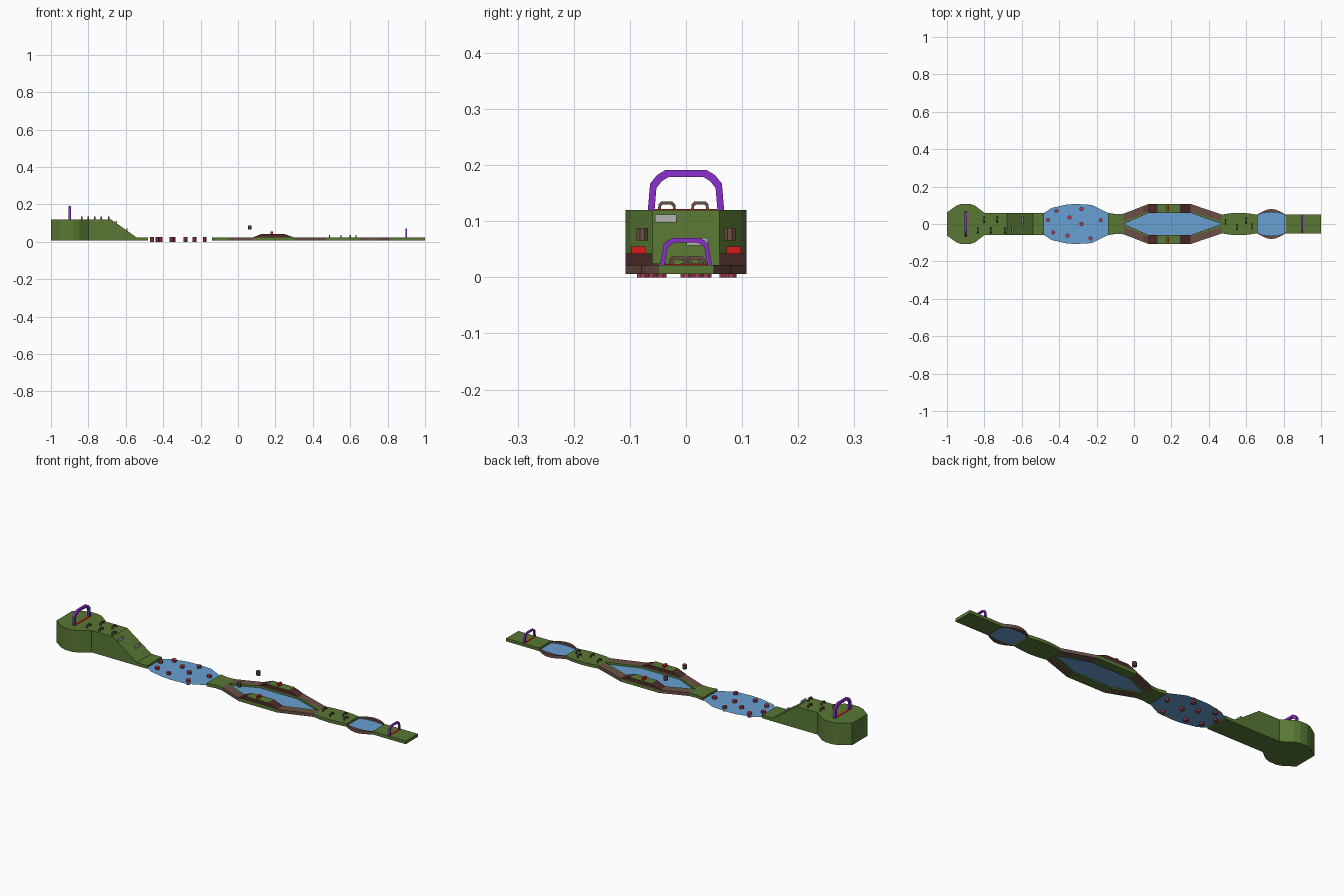
import bpy, bmesh, math
from mathutils import Vector

if "Cube" in bpy.data.objects:
    bpy.data.objects.remove(bpy.data.objects["Cube"])

COL = {'grass': (0.10, 0.19, 0.035), 'brown': (0.15, 0.08, 0.06), 'dark': (0.07, 0.025, 0.02),
       'water': (0.14, 0.35, 0.65), 'pillar': (0.4, 0.05, 0.08), 'purple': (0.25, 0.03, 0.6),
       'red': (0.7, 0.01, 0.01), 'grey': (0.45, 0.45, 0.45)}
MAT = {}
for key, c in COL.items():
    MAT[key] = bpy.data.materials.new(key)
    MAT[key].diffuse_color = (*c, 1)


def prism(name, pts, a, b, mat, axis='z', top=None):
    """Extrude a 2D outline from a to b along an axis; a == b gives a flat sheet."""
    place = {'z': lambda u, v, t: (u, v, t), 'y': lambda u, v, t: (u, t, v),
             'x': lambda u, v, t: (t, u, v)}[axis]
    bm = bmesh.new()
    low = [bm.verts.new(place(u, v, a)) for u, v in pts]
    bm.faces.new(low)
    if a != b:
        high = [bm.verts.new(place(u, v, b)) for u, v in pts]
        bm.faces.new(high[::-1])
        n = len(pts)
        for i in range(n):
            j = (i + 1) % n
            bm.faces.new((low[i], high[i], high[j], low[j]))
    bmesh.ops.recalc_face_normals(bm, faces=bm.faces)
    bm.normal_update()
    if a == b and bm.faces[:][0].normal.z < 0:
        bmesh.ops.reverse_faces(bm, faces=bm.faces[:])
    me = bpy.data.meshes.new(name)
    me.materials.append(MAT[mat])
    if top:
        me.materials.append(MAT[top])
        for f in bm.faces:
            f.material_index = int(f.normal.z > 0.95)
    bm.to_mesh(me)
    bm.free()
    ob = bpy.data.objects.new(name, me)
    bpy.context.collection.objects.link(ob)
    return ob


def sym(half):
    """Mirror an upper outline across y = 0."""
    return half + [(x, -y) for x, y in reversed(half) if y > 1e-6]


def rect(x0, x1, y0, y1):
    return [(x0, y0), (x1, y0), (x1, y1), (x0, y1)]


def box(name, c, s, mat):
    x, y, z = c
    return prism(name, rect(x - s[0]/2, x + s[0]/2, y - s[1]/2, y + s[1]/2), z, z + s[2], mat)


def post(name, x, y, z0, z1, r, mat):
    pts = [(x + r*math.cos((i + .5)*math.pi/4), y + r*math.sin((i + .5)*math.pi/4)) for i in range(8)]
    return prism(name, pts, z0, z1, mat)


def arch(name, x, y, z, half, t, depth, mat):
    """Flat arch standing across the course; half = right-hand outer outline from the foot up."""
    outer = half + [(-u, v) for u, v in reversed(half)]
    w, h = half[0][0], half[-1][1]
    inner = [(u*(w - t)/w, v*(h - t)/h) for u, v in outer]
    pts = [(y + u, z + v) for u, v in outer + inner[::-1]]
    return prism(name, pts, x - depth/2, x + depth/2, mat, 'x')


B, T = 0.006, 0.022

# Start platform, ramp and link strips
prism('start_platform', sym([(-1, .062), (-.95, .098), (-.92, .108), (-.88, .108), (-.85, .098), (-.8, .06)]),
      B, .12, 'grass')
prism('start_ramp', [(-.8, B), (-.48, B), (-.48, T), (-.54, T), (-.68, .12), (-.8, .12)], -.06, .06, 'grass', 'y')
prism('link_strip', sym([(-.14, .06), (-.095, .052), (-.055, .055)]), B, T, 'grass')
prism('hurdle_strip', sym([(.47, .05), (.51, .057), (.56, .06), (.61, .057), (.66, .05)]), B, T, 'grass')
prism('finish_strip', rect(.81, 1, -.05, .05), B, T, 'grass')

# Stepping-post pool
prism('large_pool_water', sym([(-.48, .06), (-.44, .086), (-.36, .104), (-.31, .107), (-.225, .102), (-.14, .06)]),
      .012, .012, 'water')
for x, y in [(-.46, .02), (-.415, .07), (-.28, .08), (-.345, .035), (-.28, 0), (-.178, .02),
             (-.432, -.045), (-.355, -.062), (-.232, -.077)]:
    post('stepping_post', x, y, 0, .025, .011, 'pillar')

# Diamond pool with banks on both sides
prism('diamond_pool_water', sym([(-.055, 0), (.08, .06), (.30, .06), (.47, 0)]), .012, .012, 'water')
for s in (1, -1):
    for tip, end, y in ((-.055, .08, .055), (.47, .30, .05)):
        prism('bank_path', [(tip, s*y), (end, s*.108), (end, s*.066), (tip, s*.015)], B, T, 'brown')
        prism('bank_edge', [(tip, s*.015), (end, s*.066), (end, s*.06), (tip, 0)], B, T, 'grass')
    prism('bank_base', rect(.08, .30, s*.06, s*.108), B, T, 'grass')
    prism('bank_mound', [(.075, T), (.125, .042), (.247, .042), (.302, T)], s*.06, s*.108, 'dark', 'y', 'grass')
    box('mound_hurdle', (.18, s*.085, .042), (.012, .026, .013), 'red')
    post('hanging_barrel', .063, s*.078, .066, .088, .011, 'brown')

# Small round pool with a brown rim
xs = [.66 + .15*i/8 for i in range(9)]
out = [(x, .05 + .03*math.sin(math.pi*i/8)) for i, x in enumerate(xs)]
inn = [(.735 + .075*math.cos(math.pi - math.pi*i/8) * .98, .042 + .021*math.sin(math.pi*i/8)) for i in range(9)]
for s in (1, -1):
    prism('small_pool_rim', [(x, s*y) for x, y in out + inn[::-1]], B, T, 'brown')
prism('small_pool_water', sym(inn), .012, .012, 'water')

# Start and finish arches with red lines
arch('start_arch', -.9, 0, .12, [(.068, 0), (.064, .047), (.052, .062), (.037, .071)], .012, .012, 'purple')
arch('finish_arch', .9, 0, T, [(.046, 0), (.04, .036), (.034, .043), (.024, .048)], .008, .009, 'purple')
box('start_line', (-.9, 0, .12), (.01, .112, .002), 'red')
box('finish_line', (.9, 0, T), (.008, .074, .002), 'red')

# Small hoop hurdles
hoop = [(.016, 0), (.015, .010), (.010, .015)]
for i, x in enumerate((-.835, -.80, -.765, -.73, -.69)):
    arch('hoop_hurdle', x, .025 if i % 2 else -.034, .12, hoop, .005, .008, 'brown')
for x, y in ((.49, .012), (.55, -.015), (.60, .02), (.63, -.012)):
    arch('hoop_hurdle', x, y, T, hoop, .005, .006, 'brown')

# Grey boards on the ramp
for x, y, z in ((-.652, -.036, .098), (-.594, .02, .056)):
    box('ramp_board', (x, y, z), (.008, .038, .014), 'grey')

for m in bpy.data.materials:
    if m.users and not m.is_grease_pencil:
        m.use_nodes = True
        m.node_tree.nodes["Principled BSDF"].inputs["Base Color"].default_value = m.diffuse_color
